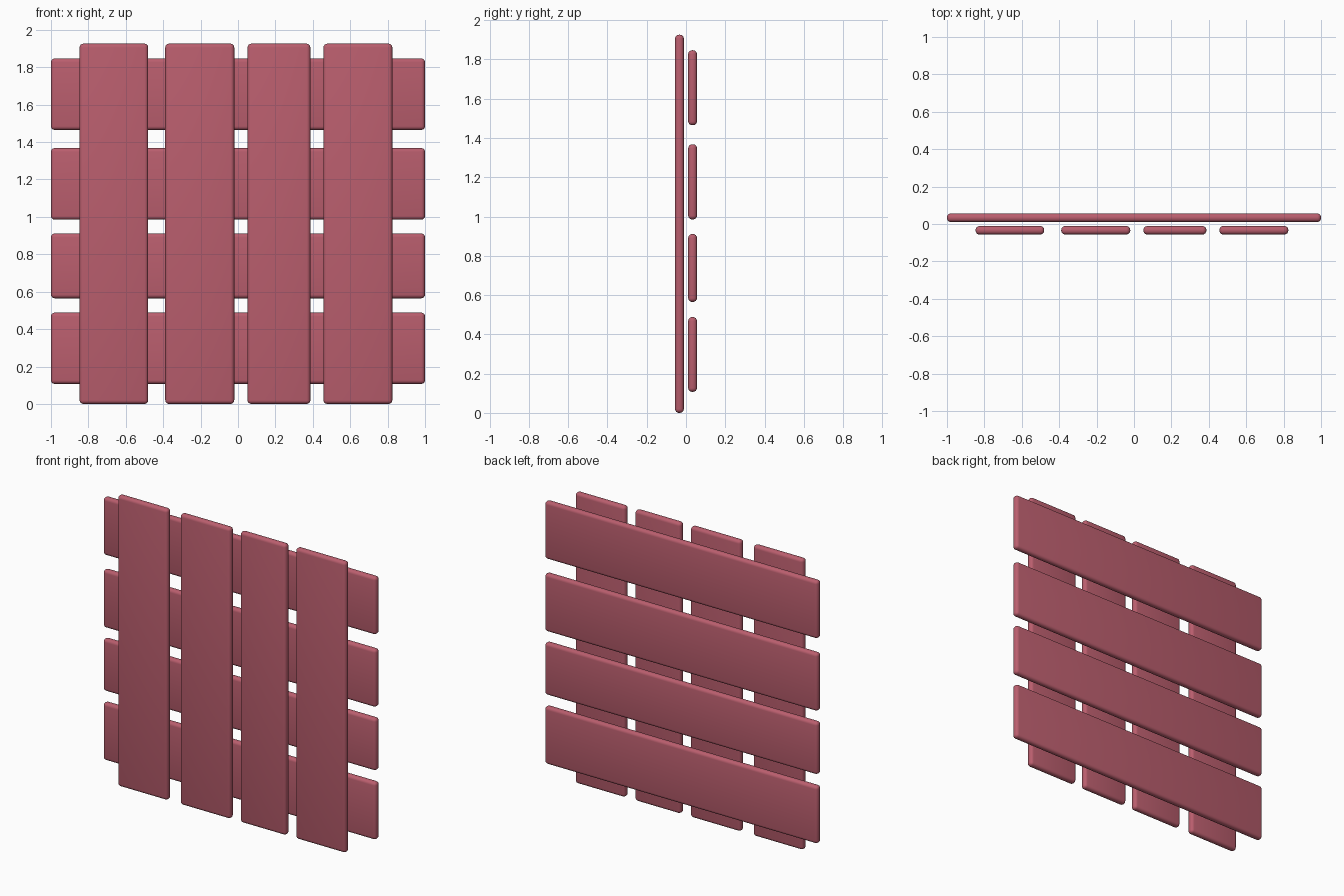
import bpy

if "Cube" in bpy.data.objects:
    bpy.data.objects.remove(bpy.data.objects["Cube"])

# Single painted-wood colour
paint = bpy.data.materials.new("dusty rose paint")
paint.diffuse_color = (0.49, 0.112, 0.155, 1.0)
paint.use_nodes = True
paint.node_tree.nodes["Principled BSDF"].inputs["Base Color"].default_value = paint.diffuse_color


def slat(name, x0, x1, y0, y1, z0, z1):
    """Board with softly rounded edges, given by its limits."""
    bpy.ops.mesh.primitive_cube_add(
        size=1, location=((x0 + x1) / 2, (y0 + y1) / 2, (z0 + z1) / 2))
    ob = bpy.context.object
    ob.name = name
    ob.scale = (x1 - x0, y1 - y0, z1 - z0)
    bpy.ops.object.transform_apply(location=False, rotation=False, scale=True)
    ob.data.materials.append(paint)
    bev = ob.modifiers.new("rounded edges", 'BEVEL')
    bev.width = 0.02
    bev.segments = 4
    bpy.ops.object.modifier_apply(modifier=bev.name)
    bpy.ops.object.shade_smooth_by_angle()
    return ob


# Upright slats at the front
for i, (x0, x1) in enumerate([(-0.847, -0.48), (-0.389, -0.02),
                              (0.051, 0.387), (0.457, 0.825)]):
    slat(f"upright_slat_{i + 1}", x0, x1, -0.056, -0.011, 0.0, 1.926)

# Cross slats behind them
for i, (z0, z1) in enumerate([(0.107, 0.488), (0.565, 0.911),
                              (0.985, 1.368), (1.465, 1.847)]):
    slat(f"cross_slat_{i + 1}", -1.0, 1.0, 0.011, 0.056, z0, z1)
